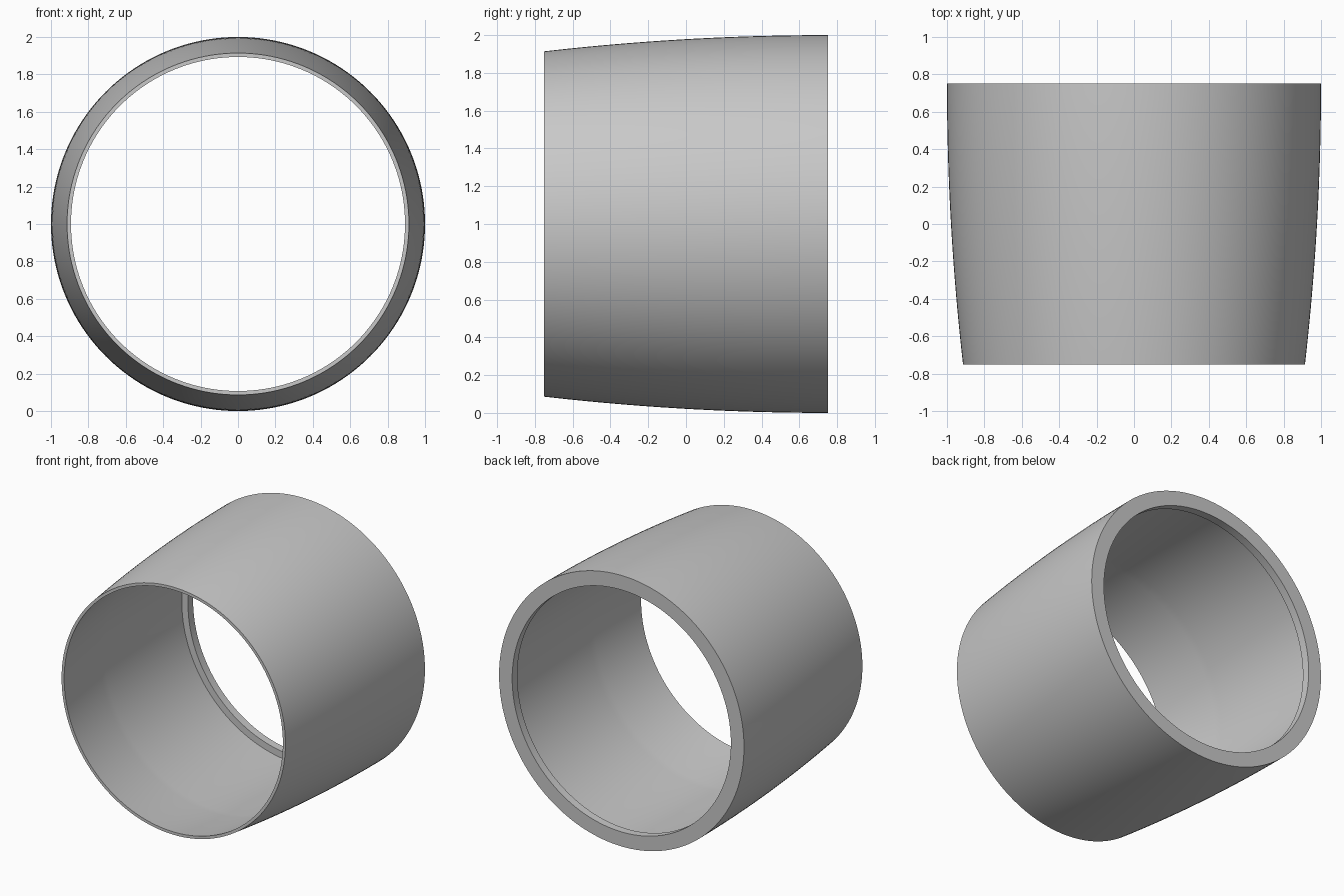
import bpy, bmesh, math
from mathutils import Vector, Matrix

cube = bpy.data.objects.get("Cube")
if cube:
    bpy.data.objects.remove(cube, do_unlink=True)

HALF = 0.752        # half the length along y
FRONT_R = 0.914     # outer radius at the front rim
WALL = 0.021        # thickness of the tapered wall
BORE_Y = -0.22      # where the curved bore turns straight
LIP = 0.06          # depth of the rear lip
SEGMENTS = 160


def outer_radius(y):
    """Gently bulged taper, straight at the back."""
    t = (HALF - y) / (2 * HALF)
    return 1 - (1 - FRONT_R) * t * t


def steps(a, b, n):
    return [a + (b - a) * i / n for i in range(n + 1)]


# Cross-section: outer skin, rear rim, lip, straight bore, curved bore
profile = [(outer_radius(y), y) for y in steps(-HALF, HALF, 24)]
lip_r = FRONT_R - WALL
bore_r = outer_radius(BORE_Y) - WALL
profile += [(lip_r, HALF), (lip_r, HALF - LIP), (bore_r, HALF - LIP)]
profile += [(outer_radius(y) - WALL, y) for y in steps(BORE_Y, -HALF, 10)]

# Revolve the closed cross-section around the y axis
bm = bmesh.new()
verts = [bm.verts.new((r, y, 0)) for r, y in profile]
edges = [bm.edges.new((v, verts[(i + 1) % len(verts)])) for i, v in enumerate(verts)]
bmesh.ops.spin(bm, geom=verts + edges, cent=(0, 0, 0), axis=(0, 1, 0),
               angle=math.tau, steps=SEGMENTS, use_merge=True)
bmesh.ops.remove_doubles(bm, verts=bm.verts, dist=0.0001)
bmesh.ops.recalc_face_normals(bm, faces=bm.faces)
bmesh.ops.transform(bm, matrix=Matrix.Translation(Vector((0, 0, 1))), verts=bm.verts)

mesh = bpy.data.meshes.new("tapered_sleeve")
bm.to_mesh(mesh)
bm.free()
sleeve = bpy.data.objects.new("tapered_sleeve", mesh)
bpy.context.collection.objects.link(sleeve)

# Plain grey
grey = bpy.data.materials.new("plain_grey")
grey.use_nodes = True
colour = (0.58, 0.58, 0.58, 1)
grey.diffuse_color = colour
grey.node_tree.nodes["Principled BSDF"].inputs["Base Color"].default_value = colour
mesh.materials.append(grey)

# Smooth skin with sharp rims
bpy.ops.object.select_all(action="DESELECT")
sleeve.select_set(True)
bpy.context.view_layer.objects.active = sleeve
bpy.ops.object.shade_smooth_by_angle(angle=math.radians(30))
